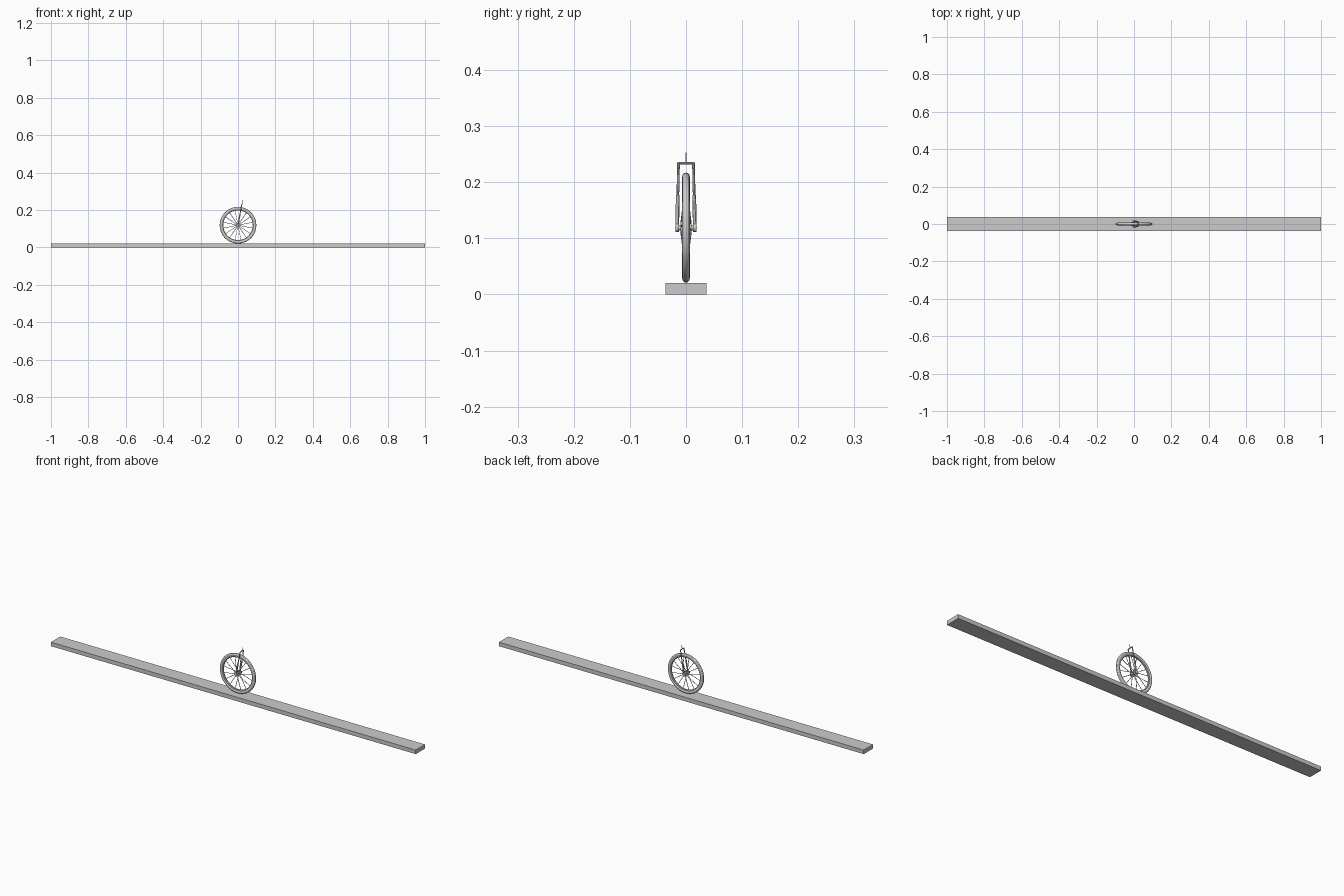
import bpy, bmesh
from math import pi, sin, cos
from mathutils import Vector

if "Cube" in bpy.data.objects:
    bpy.data.objects.remove(bpy.data.objects["Cube"])

HUB = Vector((0, 0, 0.119))


def finish(name, bm, smooth=True):
    bmesh.ops.recalc_face_normals(bm, faces=bm.faces)
    me = bpy.data.meshes.new(name)
    bm.to_mesh(me)
    bm.free()
    ob = bpy.data.objects.new(name, me)
    bpy.context.collection.objects.link(ob)
    if smooth:
        bpy.context.view_layer.objects.active = ob
        ob.select_set(True)
        bpy.ops.object.shade_smooth_by_angle()
        ob.select_set(False)
    return ob


def rod(bm, a, b, r1, r2=None, sides=12):
    a, b = Vector(a), Vector(b)
    d = b - a
    geo = bmesh.ops.create_cone(bm, cap_ends=True, segments=sides, radius1=r1,
                                radius2=r1 if r2 is None else r2, depth=d.length)
    bmesh.ops.rotate(bm, verts=geo['verts'], matrix=d.to_track_quat('Z', 'Y').to_matrix())
    bmesh.ops.translate(bm, verts=geo['verts'], vec=(a + b) / 2)


def ring(name, profile, steps=48):
    # closed (radius, y) profile swept around the hub axis
    bm = bmesh.new()
    loops = [[bm.verts.new(HUB + Vector((r * cos(t), y, r * sin(t)))) for r, y in profile]
             for t in (2 * pi * i / steps for i in range(steps))]
    n = len(profile)
    for i in range(steps):
        p, q = loops[i], loops[(i + 1) % steps]
        for j in range(n):
            bm.faces.new((p[j], p[(j + 1) % n], q[(j + 1) % n], q[j]))
    return finish(name, bm)


# long plank
bm = bmesh.new()
bmesh.ops.create_cube(bm, size=1)
bmesh.ops.scale(bm, verts=bm.verts, vec=(2, 0.073, 0.02))
bmesh.ops.translate(bm, verts=bm.verts, vec=(0, 0, 0.01))
finish("plank", bm, False)

# tyre and rim
ring("tyre", [(0.0905 + 0.0075 * cos(2 * pi * i / 12), 0.0068 * sin(2 * pi * i / 12))
              for i in range(12)])
ring("rim", [(0.079, -0.003), (0.082, -0.0052), (0.087, -0.0052),
             (0.087, 0.0052), (0.082, 0.0052), (0.079, 0.003)])

# hub: axle, barrel, flanges and end caps
bm = bmesh.new()
rod(bm, HUB + Vector((0, -0.017, 0)), HUB + Vector((0, 0.017, 0)), 0.005, sides=16)
for s in (-1, 1):
    rod(bm, HUB + Vector((0, s * 0.007, 0)), HUB + Vector((0, s * 0.010, 0)), 0.013, sides=24)
    rod(bm, HUB + Vector((0, s * 0.0125, 0)), HUB + Vector((0, s * 0.0185, 0)), 0.008, sides=20)
finish("hub", bm)

# spokes, alternating between the two flanges
bm = bmesh.new()
for i in range(16):
    t = 2 * pi * (i + 0.5) / 16
    d = Vector((cos(t), 0, sin(t)))
    side = Vector((0, 0.0085 if i % 2 else -0.0085, 0))
    rod(bm, HUB + d * 0.010 + side, HUB + d * 0.082, 0.0013, sides=6)
finish("spokes", bm)

# raked fork: lower sliders, upper tubes, crown and steerer
top = Vector((0.021, 0, 0.234))
for s, label in ((-1, "front"), (1, "back")):
    bm = bmesh.new()
    foot = HUB + Vector((0, s * 0.0158, 0))
    head = top + Vector((0, s * 0.0133, 0))
    mid = foot.lerp(head, 0.5)
    rod(bm, foot, mid, 0.0034)
    rod(bm, mid, head, 0.0024)
    finish(label + "_fork_leg", bm)

bm = bmesh.new()
rod(bm, top + Vector((0, -0.015, 0)), top + Vector((0, 0.015, 0)), 0.0021)
finish("fork_crown", bm)
bm = bmesh.new()
rod(bm, top, top + Vector((0.0035, 0, 0.019)), 0.0013, sides=8)
finish("steerer", bm)
